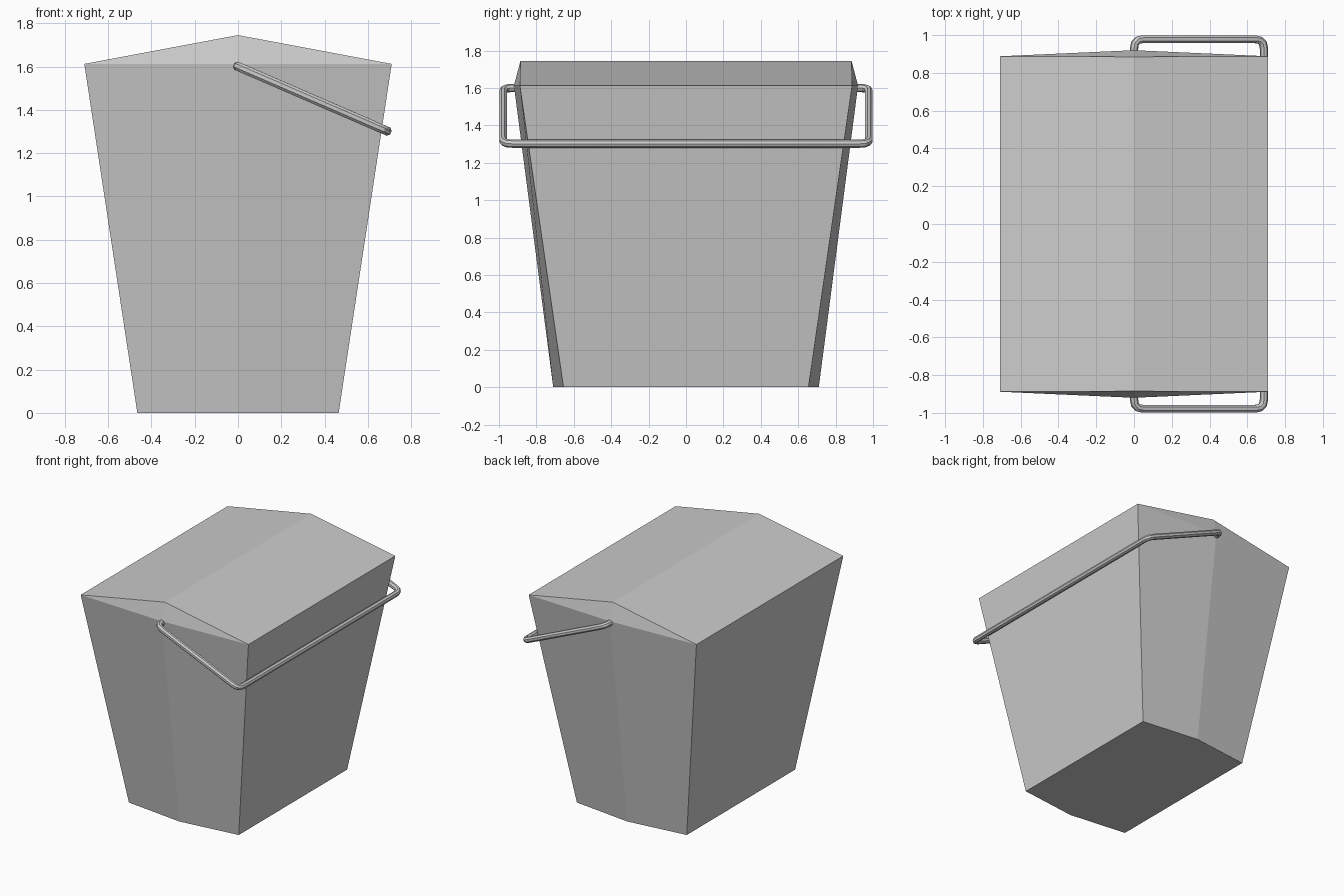
import bpy, bmesh
from mathutils import Vector

if "Cube" in bpy.data.objects:
    bpy.data.objects.remove(bpy.data.objects["Cube"])

# Carton: six-sided tapered body with a shallow ridged lid
def ring(bm, hx, hy, mid, z):
    pts = [(-hx, -hy), (0, -mid), (hx, -hy), (hx, hy), (0, mid), (-hx, hy)]
    return [bm.verts.new((x, y, z)) for x, y in pts]

bm = bmesh.new()
low = ring(bm, 0.465, 0.655, 0.71, 0)
top = ring(bm, 0.71, 0.888, 0.92, 1.612)
front = bm.verts.new((0, -0.885, 1.745))
back = bm.verts.new((0, 0.885, 1.745))
bm.faces.new(low[::-1])
for i in range(6):
    j = (i + 1) % 6
    bm.faces.new((low[i], low[j], top[j], top[i]))
# Lid slopes and end gables
bm.faces.new((top[2], top[3], back, front))
bm.faces.new((top[5], top[0], front, back))
for a, b, r in ((0, 1, front), (1, 2, front), (3, 4, back), (4, 5, back)):
    bm.faces.new((top[a], top[b], r))
bmesh.ops.recalc_face_normals(bm, faces=bm.faces)
mesh = bpy.data.meshes.new("carton")
bm.to_mesh(mesh)
bm.free()
bpy.context.collection.objects.link(bpy.data.objects.new("carton", mesh))

# Wire handle: rounded path swept with a round section
def rounded(points, d, steps=3):
    pts = [Vector(p) for p in points]
    out = [pts[0]]
    for p, c, n in zip(pts, pts[1:], pts[2:]):
        a = c + (p - c).normalized() * d
        b = c + (n - c).normalized() * d
        for k in range(steps + 1):
            t = k / steps
            out.append(a * (1 - t) ** 2 + c * 2 * t * (1 - t) + b * t * t)
    return out + [pts[-1]]

half = [(0, 0.89, 1.6), (0, 0.978, 1.6), (0.688, 0.978, 1.302)]
path = rounded(half + [(x, -y, z) for x, y, z in half[::-1]], 0.05)
curve = bpy.data.curves.new("handle", 'CURVE')
curve.dimensions = '3D'
curve.bevel_depth = 0.022
curve.bevel_resolution = 2
curve.use_fill_caps = True
spline = curve.splines.new('POLY')
spline.points.add(len(path) - 1)
for sp, p in zip(spline.points, path):
    sp.co = (*p, 1)
spline.use_smooth = True
handle = bpy.data.objects.new("handle", curve)
bpy.context.collection.objects.link(handle)
bpy.context.view_layer.objects.active = handle
handle.select_set(True)
bpy.ops.object.convert(target='MESH')
bpy.ops.object.shade_smooth_by_angle()
